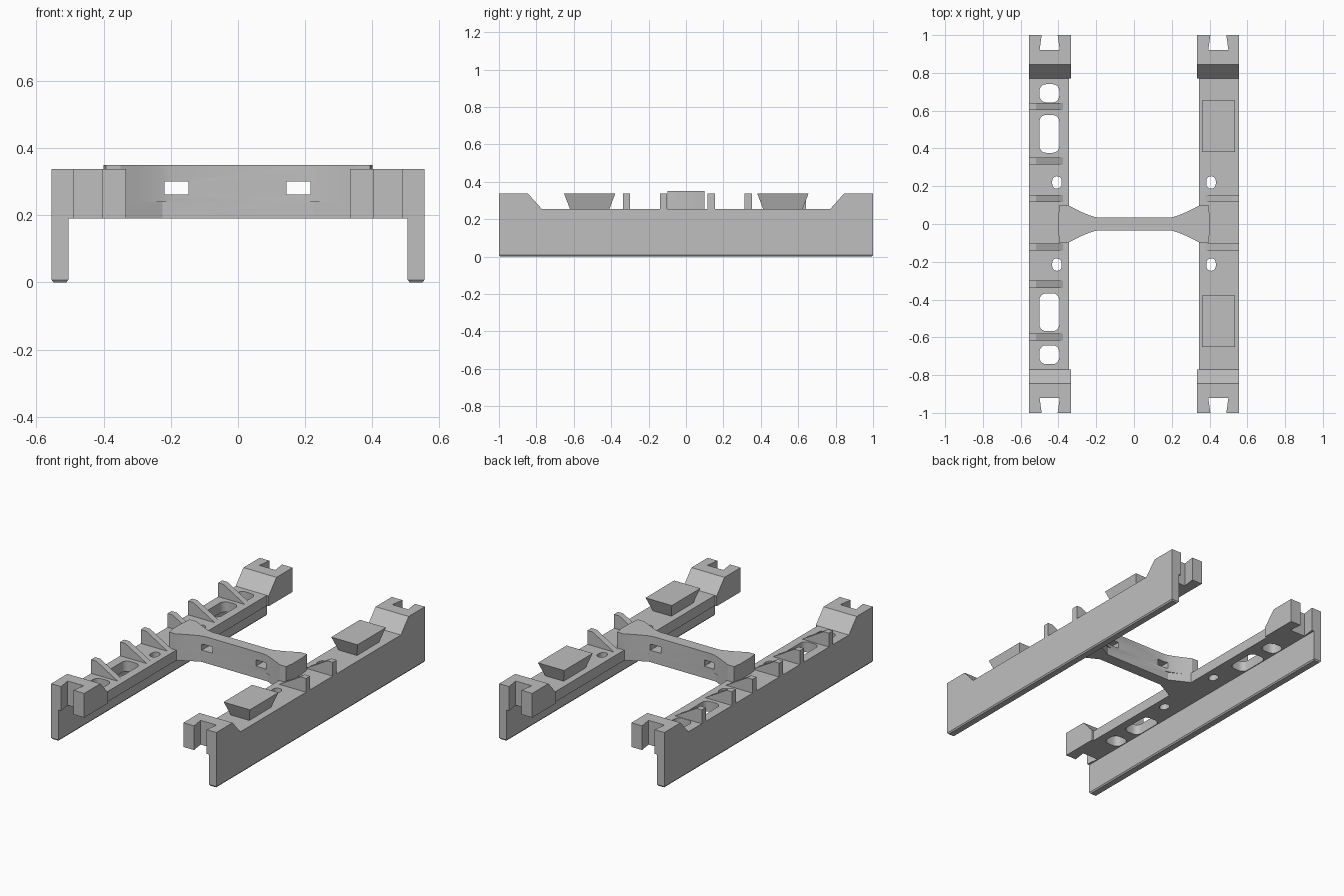
import bpy, bmesh, math
from mathutils import Vector

if "Cube" in bpy.data.objects:
    bpy.data.objects.remove(bpy.data.objects["Cube"])

grey = bpy.data.materials.new("light grey")
grey.diffuse_color = (0.52, 0.52, 0.52, 1)
grey.use_nodes = True
grey.node_tree.nodes["Principled BSDF"].inputs["Base Color"].default_value = grey.diffuse_color


def obj_from_rings(name, rings):
    """Solid through matching rings of points, capped at both ends."""
    bm = bmesh.new()
    vs = [[bm.verts.new(p) for p in ring] for ring in rings]
    n = len(rings[0])
    for a, b in zip(vs, vs[1:]):
        for i in range(n):
            j = (i + 1) % n
            bm.faces.new((a[i], a[j], b[j], b[i]))
    bm.faces.new(vs[0])
    bm.faces.new(vs[-1])
    bmesh.ops.recalc_face_normals(bm, faces=bm.faces)
    me = bpy.data.meshes.new(name)
    bm.to_mesh(me)
    bm.free()
    me.materials.append(grey)
    ob = bpy.data.objects.new(name, me)
    bpy.context.collection.objects.link(ob)
    return ob


def prism(name, pts, axis, lo, hi):
    """Extrude a 2D outline along x, y or z."""
    place = {"x": lambda p, d: (d, p[0], p[1]),
             "y": lambda p, d: (p[0], d, p[1]),
             "z": lambda p, d: (p[0], p[1], d)}[axis]
    return obj_from_rings(name, [[place(p, d) for p in pts] for d in (lo, hi)])


def rect(x0, x1, y0, y1):
    return [(x0, y0), (x1, y0), (x1, y1), (x0, y1)]


def rounded(cx, cy, w, h, r, seg=5):
    pts = []
    for k, (sx, sy) in enumerate([(1, 1), (-1, 1), (-1, -1), (1, -1)]):
        for i in range(seg + 1):
            a = math.pi / 2 * (k + i / seg)
            pts.append((cx + sx * (w / 2 - r) + r * math.cos(a),
                        cy + sy * (h / 2 - r) + r * math.sin(a)))
    return pts


def combine(base, others, op):
    """Boolean the others into the base and delete them."""
    for o in others:
        m = base.modifiers.new("bool", "BOOLEAN")
        m.operation, m.solver, m.object = op, "EXACT", o
        dg = bpy.context.evaluated_depsgraph_get()
        me = bpy.data.meshes.new_from_object(base.evaluated_get(dg))
        base.modifiers.clear()
        base.data = me
        bpy.data.objects.remove(o)


FLOOR, DECK, TOP = 0.19, 0.253, 0.337


def rail(name, s, fin_ys, slots):
    """One rail; s is -1 on the left and +1 on the right."""
    deck = prism(name, rect(s * 0.555, s * 0.345, -1, 1), "z", FLOOR, DECK)
    parts = []
    # outer skirt with a small chamfer along the foot
    c, f = 0.006, 0.008
    rings = [[(s * x, y, z) for x, y in rect(0.505 + d, 0.555 - d, -1 + d, 1 - d)]
             for z, d in ((0, c), (f, 0), (DECK, 0))]
    parts.append(obj_from_rings("skirt", rings))
    # raised end blocks with a ramp
    for e in (-1, 1):
        side = [(e, FLOOR), (e, TOP), (e * 0.845, TOP), (e * 0.77, DECK), (e * 0.77, FLOOR)]
        parts.append(prism("end_block", side, "x", s * 0.333, s * 0.555))
    # triangular stiffening fins
    fin = [(0.555, DECK - 0.02), (0.555, TOP), (0.52, TOP), (0.375, DECK), (0.375, DECK - 0.02)]
    for y in fin_ys:
        parts.append(prism("fin", [(s * x, z) for x, z in fin], "y", y - 0.019, y + 0.019))
    combine(deck, parts, "UNION")
    # dovetail notches and slots
    cuts = []
    for e in (-1, 1):
        tail = [(s * 0.407, e * 1.02), (s * 0.393, e * 0.92),
                (s * 0.5, e * 0.92), (s * 0.486, e * 1.02)]
        cuts.append(prism("notch", tail, "z", 0.1, 0.5))
    for x, y, w, h, r in slots:
        cuts.append(prism("slot", rounded(s * x, y, w, h, r), "z", 0.1, 0.5))
    combine(deck, cuts, "DIFFERENCE")
    return deck


small = [(0.408, y, 0.05, 0.066, 0.0249) for y in (0.22, -0.215)]
large = [(0.448, y, 0.105, h, 0.035)
         for y, h in ((0.692, 0.096), (0.477, 0.2), (-0.467, 0.2), (-0.692, 0.1))]
left_rail = rail("left_rail", -1, (0.622, 0.333, 0.135, -0.121, -0.319, -0.598), small + large)
right_rail = rail("right_rail", 1, (0.135, -0.121), small)

# tapered pads on the right rail, wider at the top
for name, y in (("front_pad", -0.515), ("back_pad", 0.518)):
    rings = [[(x, yy, z) for x, yy in rect(0.448 - w, 0.448 + w, y - h, y + h)]
             for z, w, h in ((DECK, 0.062, 0.105), (TOP, 0.088, 0.137))]
    obj_from_rings(name, rings)


def bridge_outline(quarter):
    """Mirror a quarter outline into the whole plan shape."""
    right = quarter + [(x, -y) for x, y in reversed(quarter)]
    return right + [(-x, -y) for x, y in right]


# cross bridge: straight flare below, concave flare above
low = [(0.225, 0.035), (0.35, 0.1), (0.4, 0.1)]
curve = [(0.2 + 0.15 * t, 0.035 + 0.065 * t ** 1.25) for t in (0, 0.25, 0.5, 0.75, 1)]
bridge = prism("cross_bridge", bridge_outline(low), "z", FLOOR, 0.247)
upper = prism("upper", bridge_outline(curve + [(0.393, 0.1), (0.4, 0.05)]), "z", 0.24, 0.35)
combine(bridge, [upper], "UNION")
windows = [prism("window", rect(x - 0.035, x + 0.035, 0.262, 0.3), "y", -0.2, 0.2)
           for x in (-0.183, 0.18)]
combine(bridge, windows, "DIFFERENCE")

# crisp edges, smooth only on the curved walls
for ob in list(bpy.context.scene.objects):
    bpy.ops.object.select_all(action="DESELECT")
    ob.select_set(True)
    bpy.context.view_layer.objects.active = ob
    bpy.ops.object.shade_smooth_by_angle(angle=math.radians(25))
